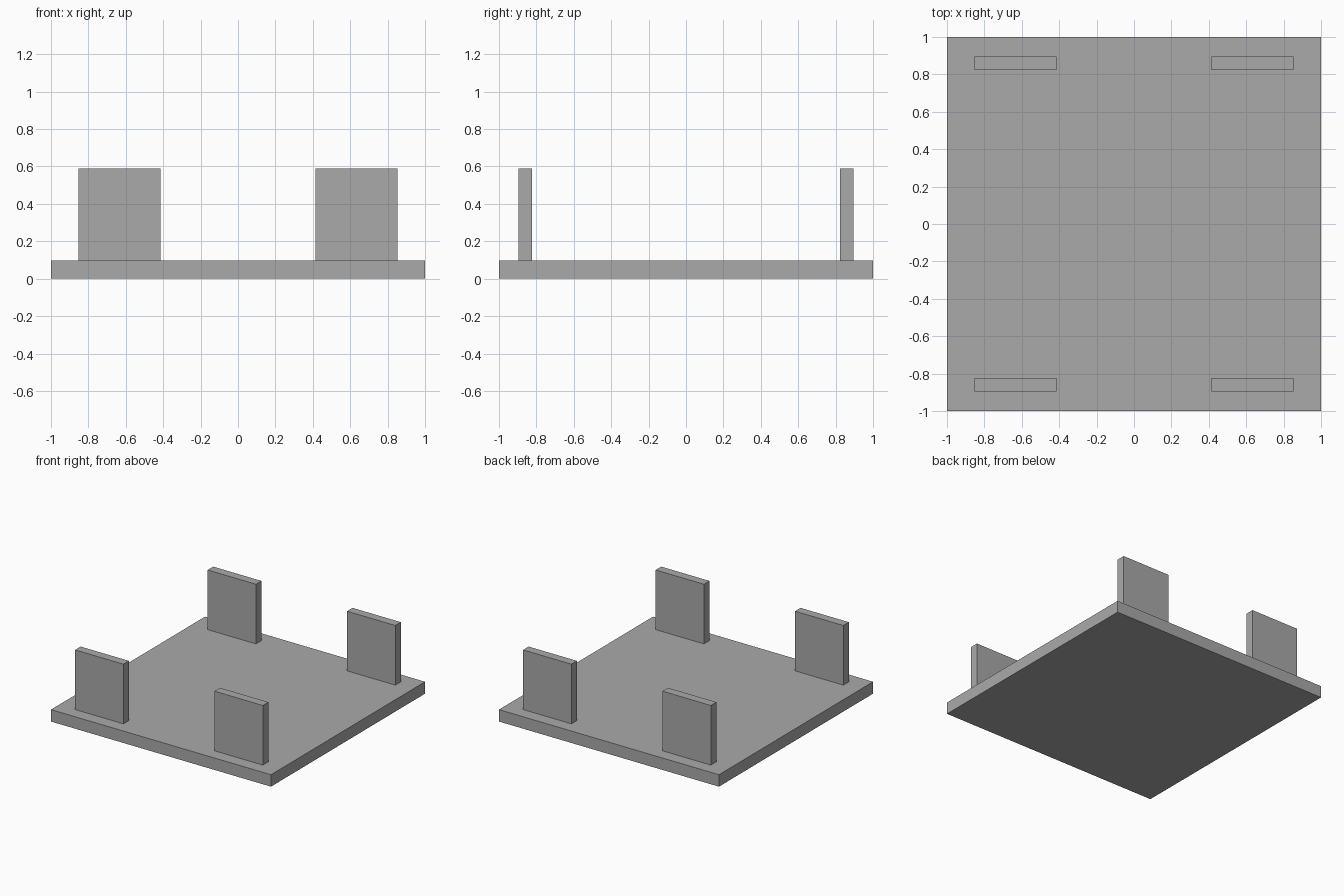
import bpy

old = bpy.data.objects.get("Cube")
if old:
    bpy.data.objects.remove(old, do_unlink=True)

GREY = (0.4, 0.4, 0.4, 1.0)
grey = bpy.data.materials.new("plain grey")
grey.use_nodes = True
grey.diffuse_color = GREY
grey.node_tree.nodes["Principled BSDF"].inputs["Base Color"].default_value = GREY


def box(name, low, high):
    """Axis-aligned box between two opposite corners."""
    centre = [(a + b) / 2 for a, b in zip(low, high)]
    bpy.ops.mesh.primitive_cube_add(size=1, location=centre)
    obj = bpy.context.object
    obj.name = name
    obj.scale = [b - a for a, b in zip(low, high)]
    bpy.ops.object.transform_apply(location=False, rotation=False, scale=True)
    obj.data.materials.append(grey)
    return obj


# Square base slab
SLAB_TOP = 0.098
box("base_slab", (-1, -1, 0), (1, 1, SLAB_TOP))

# Four upright panels, one near each corner
INNER_X, OUTER_X = 0.414, 0.853
INNER_Y, OUTER_Y = 0.824, 0.896
PANEL_TOP = 0.588
for side, sx in (("left", 1), ("right", -1)):
    for end, sy in (("front", -1), ("back", 1)):
        xs = sorted((sx * INNER_X, sx * OUTER_X))
        ys = sorted((sy * INNER_Y, sy * OUTER_Y))
        box(f"{end}_{side}_panel", (xs[0], ys[0], SLAB_TOP), (xs[1], ys[1], PANEL_TOP))
